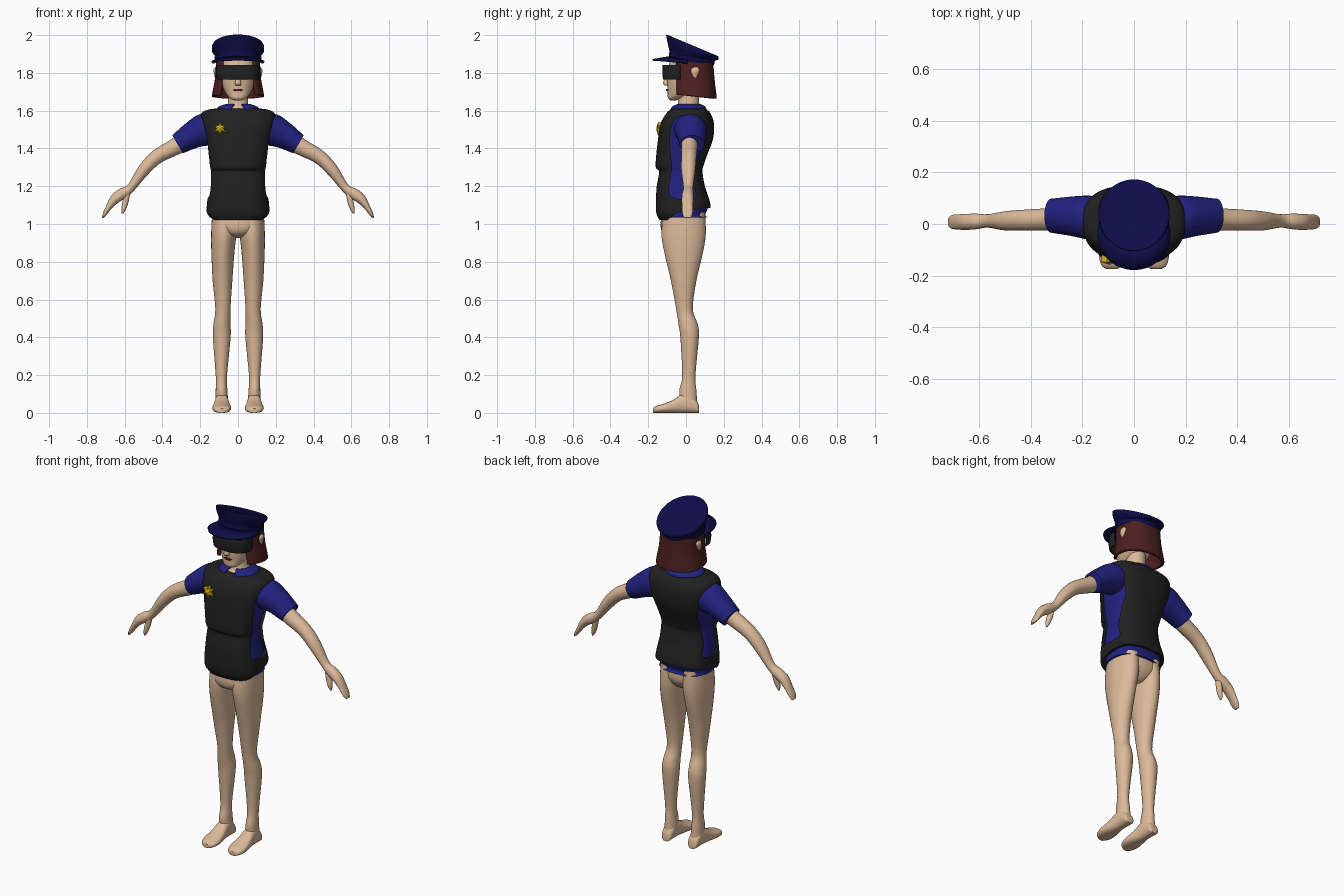
import bpy
import bmesh
from math import sin, cos, pi, radians
from mathutils import Vector

old = bpy.data.objects.get("Cube")
if old:
    bpy.data.objects.remove(old, do_unlink=True)

parts = []


def material(name, rgb):
    m = bpy.data.materials.new(name)
    m.use_nodes = True
    m.diffuse_color = (*rgb, 1)
    m.node_tree.nodes["Principled BSDF"].inputs["Base Color"].default_value = (*rgb, 1)
    return m


SKIN = material("skin", (0.72, 0.49, 0.32))
BLUE = material("shirt blue", (0.016, 0.016, 0.22))
NAVY = material("cap navy", (0.004, 0.004, 0.065))
BLACK = material("vest black", (0.015, 0.015, 0.015))
HAIR = material("hair auburn", (0.075, 0.014, 0.014))
GOLD = material("badge gold", (0.70, 0.46, 0.01))
LIPS = material("lip red", (0.10, 0.015, 0.015))


def finish(name, bm, mat, thick=0):
    bmesh.ops.recalc_face_normals(bm, faces=bm.faces)
    me = bpy.data.meshes.new(name)
    bm.to_mesh(me)
    bm.free()
    ob = bpy.data.objects.new(name, me)
    bpy.context.collection.objects.link(ob)
    if mat:
        me.materials.append(mat)
    if thick:
        mod = ob.modifiers.new("thickness", 'SOLIDIFY')
        mod.thickness, mod.offset = thick, 0
    parts.append(ob)
    return ob


def catmull(a, b, c, d, t):
    return 0.5 * (2 * b + (c - a) * t + (2 * a - 5 * b + 4 * c - d) * t * t
                  + (3 * b - a - 3 * c + d) * t ** 3)


def smooth_rings(rings, steps):
    out, n = [], len(rings)
    for i in range(n - 1):
        four = [rings[max(0, min(n - 1, i + k))] for k in (-1, 0, 1, 2)]
        for s in range(steps):
            out.append([catmull(*(r[j] for r in four), s / steps) for j in range(3)])
    return out + [rings[-1]]


def loft(name, rings, mat, p=2, steps=4, seg=32, arc=None, thick=0):
    """Skin rings of (centre, u, v); arc in degrees leaves an open shell."""
    bm = bmesh.new()
    a0, a1 = arc or (0, 360)
    count = seg + 1 if arc else seg
    rows = []
    for c, u, v in smooth_rings(rings, steps):
        row = []
        for k in range(count):
            a = radians(a0 + (a1 - a0) * k / seg)
            cu, sv = [abs(f) ** (2 / p) * (1 if f > 0 else -1) for f in (cos(a), sin(a))]
            row.append(bm.verts.new(c + u * cu + v * sv))
        rows.append(row)
    for lo, hi in zip(rows, rows[1:]):
        for k in range(seg):
            j = (k + 1) % count
            bm.faces.new((lo[k], lo[j], hi[j], hi[k]))
    if not arc:
        bm.faces.new(rows[0])
        bm.faces.new(rows[-1])
    return finish(name, bm, mat, thick)


def oval(z, rx, y0, y1, x=0, tilt=0):
    h = (y1 - y0) / 2
    return Vector((x, (y0 + y1) / 2, z)), Vector((rx, 0, 0)), Vector((0, h, tilt * h))


def limb(s, x, z, y, deg, r, ry):
    a = radians(deg)
    return Vector((s * x, y, z)), Vector((s * r * sin(a), 0, r * cos(a))), Vector((0, ry, 0))


def prism(bm, outline, half):
    verts = [bm.verts.new((-half, y, z)) for y, z in outline]
    face = bm.faces.new(verts)
    ext = bmesh.ops.extrude_face_region(bm, geom=[face])
    moved = [g for g in ext["geom"] if isinstance(g, bmesh.types.BMVert)]
    bmesh.ops.translate(bm, verts=moved, vec=(2 * half, 0, 0))


# Vest, cut open at the sides and raised at the back hem
torso = [(1.02, .14, -.14, .10), (1.05, .163, -.155, .115), (1.1, .165, -.16, .13),
         (1.2, .153, -.155, .10), (1.275, .148, -.142, .087), (1.3, .15, -.16, .09),
         (1.36, .16, -.158, .11), (1.45, .18, -.148, .143), (1.53, .197, -.135, .148),
         (1.585, .195, -.105, .13), (1.607, .15, -.08, .108), (1.612, .09, -.06, .09)]
vest = loft("vest", [oval(*t) for t in torso], BLACK, p=2.7, seg=56)
side = [(-.085, 1.15), (-.075, 1.3), (-.085, 1.42), (-.075, 1.52), (-.03, 1.57), (.06, 1.57),
        (.10, 1.5), (.09, 1.4), (.05, 1.32), (.035, 1.22), (.05, 1.14)]
pts = [Vector(q) for q in side]
n = len(pts)
opening = [catmull(pts[i - 1], pts[i], pts[(i + 1) % n], pts[(i + 2) % n], t / 4)
           for i in range(n) for t in range(4)]
bm = bmesh.new()
prism(bm, opening, 0.4)
prism(bm, [(-.1, .9), (-.1, 1.02), (-.05, 1.06), (.1, 1.085), (.3, 1.09), (.3, .9)], 0.4)
cutter = finish("vest_cutter", bm, None)
cut = vest.modifiers.new("side openings", 'BOOLEAN')
cut.operation, cut.solver, cut.object = 'DIFFERENCE', 'EXACT', cutter
bpy.context.view_layer.update()
baked = bpy.data.meshes.new_from_object(vest.evaluated_get(bpy.context.evaluated_depsgraph_get()))
vest.modifiers.clear()
vest.data = baked
parts.remove(cutter)
bpy.data.objects.remove(cutter, do_unlink=True)

# Shirt body, collar, neck and hips
inner = [(1.035, .15, -.13, .112)] + [(z, rx - .012, y0 + .015, y1 - .013) for z, rx, y0, y1 in torso[1:]]
loft("shirt", [oval(*t) for t in inner], BLUE, p=2.5, seg=48)
loft("collar", [oval(1.60, .115, -.085, .105), oval(1.618, .10, -.075, .10), oval(1.632, .062, -.045, .075)],
     BLUE, arc=(-72, 252), thick=.008)
loft("neck", [oval(1.56, .075, -.07, .08), oval(1.605, .07, -.06, .075), oval(1.64, .053, -.042, .07),
              oval(1.75, .052, -.04, .07)], SKIN)
loft("hips", [oval(.925, .03, -.05, .05), oval(.945, .08, -.115, .075), oval(.99, .133, -.135, .1),
              oval(1.06, .135, -.125, .1)], SKIN, p=2.4)

# Limbs, made once and repeated for both sides
LEG = [(.05, .034, -.03, .06, .085), (.12, .031, -.035, .055, .087), (.2, .03, -.02, .05, .088),
       (.4, .047, -.03, .068, .086), (.47, .045, -.04, .062, .085), (.55, .04, -.052, .036, .08),
       (.7, .052, -.08, .055, .082), (.85, .061, -.115, .09, .08), (.95, .067, -.13, .105, .075),
       (1.06, .067, -.12, .1, .07)]
FOOT = [(.07, .012, .018), (.06, .03, .03), (.02, .05, .034), (-.02, .05, .036), (-.07, .034, .044),
        (-.12, .024, .05), (-.16, .018, .04), (-.175, .012, .02)]
ARM = [(.24, 1.47, .02, 38, .05, .045), (.33, 1.41, .018, 38, .045, .043), (.43, 1.355, .015, 38, .038, .04),
       (.5, 1.285, .012, 44, .033, .037), (.565, 1.195, .012, 46, .023, .026), (.61, 1.162, .01, 42, .03, .03),
       (.652, 1.132, .008, 45, .026, .031), (.683, 1.09, .008, 58, .016, .029), (.704, 1.055, .008, 62, .011, .027),
       (.716, 1.033, .008, 65, .005, .018)]
THUMB = [(.58, 1.175, .008, 60, .012, .018), (.595, 1.12, .004, 75, .016, .018),
         (.605, 1.08, 0, 75, .012, .014), (.612, 1.055, 0, 75, .004, .006)]
SLEEVE = [(.13, 1.505, .02, 10, .075, .085), (.18, 1.498, .025, 20, .086, .085), (.245, 1.468, .03, 30, .071, .076),
          (.32, 1.422, .032, 30, .055, .066)]
for s, label in ((1, "left"), (-1, "right")):
    loft(label + "_leg", [oval(z, rx, y0, y1, s * x) for z, rx, y0, y1, x in LEG], SKIN)
    loft(label + "_foot", [(Vector((s * .086, y, h)), Vector((w, 0, 0)), Vector((0, 0, h)))
                           for y, h, w in FOOT], SKIN, p=2.4)
    loft(label + "_arm", [limb(s, *a) for a in ARM], SKIN)
    loft(label + "_thumb", [limb(s, *a) for a in THUMB], SKIN, seg=16)
    loft(label + "_sleeve", [limb(s, *a) for a in SLEEVE], BLUE)
    loft(label + "_ear", [oval(1.765, .004, .045, .055, s * .113), oval(1.785, .01, .032, .062, s * .115),
                          oval(1.815, .012, .025, .072, s * .117), oval(1.83, .004, .04, .062, s * .116)],
         SKIN, seg=16)

# Head and face
loft("head", [oval(1.655, .022, -.085, -.05), oval(1.668, .045, -.096, -.02), oval(1.7, .07, -.097, .05),
              oval(1.745, .088, -.1, .1), oval(1.8, .096, -.1, .125), oval(1.88, .09, -.08, .12)], SKIN, p=2.2)
loft("nose", [oval(1.733, .014, -.112, -.09), oval(1.745, .017, -.122, -.09), oval(1.775, .01, -.112, -.09),
              oval(1.81, .006, -.1, -.08)], SKIN, seg=16)
loft("mouth", [oval(1.703, .012, -.103, -.09), oval(1.709, .026, -.105, -.08), oval(1.716, .014, -.105, -.09)],
     LIPS, seg=16)
loft("eye_mask", [oval(1.765, .107, -.118, .06), oval(1.80, .112, -.121, .06), oval(1.842, .11, -.119, .06)],
     BLACK, p=2.8, arc=(180, 360), thick=.008)
loft("hair", [oval(1.675, .13, -.07, .155, tilt=-.1), oval(1.70, .127, -.07, .152, tilt=-.08),
              oval(1.77, .114, -.07, .143), oval(1.875, .108, -.07, .135)],
     HAIR, p=2.3, arc=(-48, 228), thick=.016, seg=48)

# Peaked cap with a sloping crown
loft("cap", [oval(1.856, .122, -.088, .148, tilt=-.12), oval(1.885, .124, -.09, .153, tilt=-.18),
             oval(1.888, .119, -.087, .15, tilt=-.19), oval(1.915, .137, -.098, .17, tilt=-.34),
             oval(1.942, .137, -.105, .172, tilt=-.42), oval(1.946, .128, -.096, .163, tilt=-.42)],
     NAVY, seg=48, steps=3)
bm = bmesh.new()
last = None
for k in range(25):
    a = radians(190 + 160 * k / 24)
    reach = .09 * abs(sin(a)) ** 1.3
    row = []
    for t in (0, .5, 1):
        r = .118 + reach * t
        row.append(bm.verts.new((r * cos(a) * 1.04, .03 + r * sin(a), 1.862 + .022 * abs(sin(a)) - .015 * t)))
    if last:
        for j in (0, 1):
            bm.faces.new((last[j], row[j], row[j + 1], last[j + 1]))
    last = row
finish("cap_visor", bm, NAVY, .009)

# Six-pointed badge with a raised centre
bm = bmesh.new()
centre = bm.verts.new((-.095, -.158, 1.505))
star = []
for k in range(12):
    r = .036 if k % 2 == 0 else .018
    x, z = -.095 + r * sin(k * pi / 6), 1.505 + r * cos(k * pi / 6)
    star.append((bm.verts.new((x, -.148, z)), bm.verts.new((x, -.12, z))))
for k in range(12):
    (f, b), (f2, b2) = star[k - 1], star[k]
    bm.faces.new((centre, f, f2))
    bm.faces.new((f, b, b2, f2))
bm.faces.new([b for f, b in star])
finish("badge", bm, GOLD)

# Smooth shading with crisp edges
bpy.ops.object.select_all(action='DESELECT')
for ob in parts:
    ob.select_set(True)
bpy.context.view_layer.objects.active = vest
bpy.ops.object.shade_smooth_by_angle(angle=radians(40))
